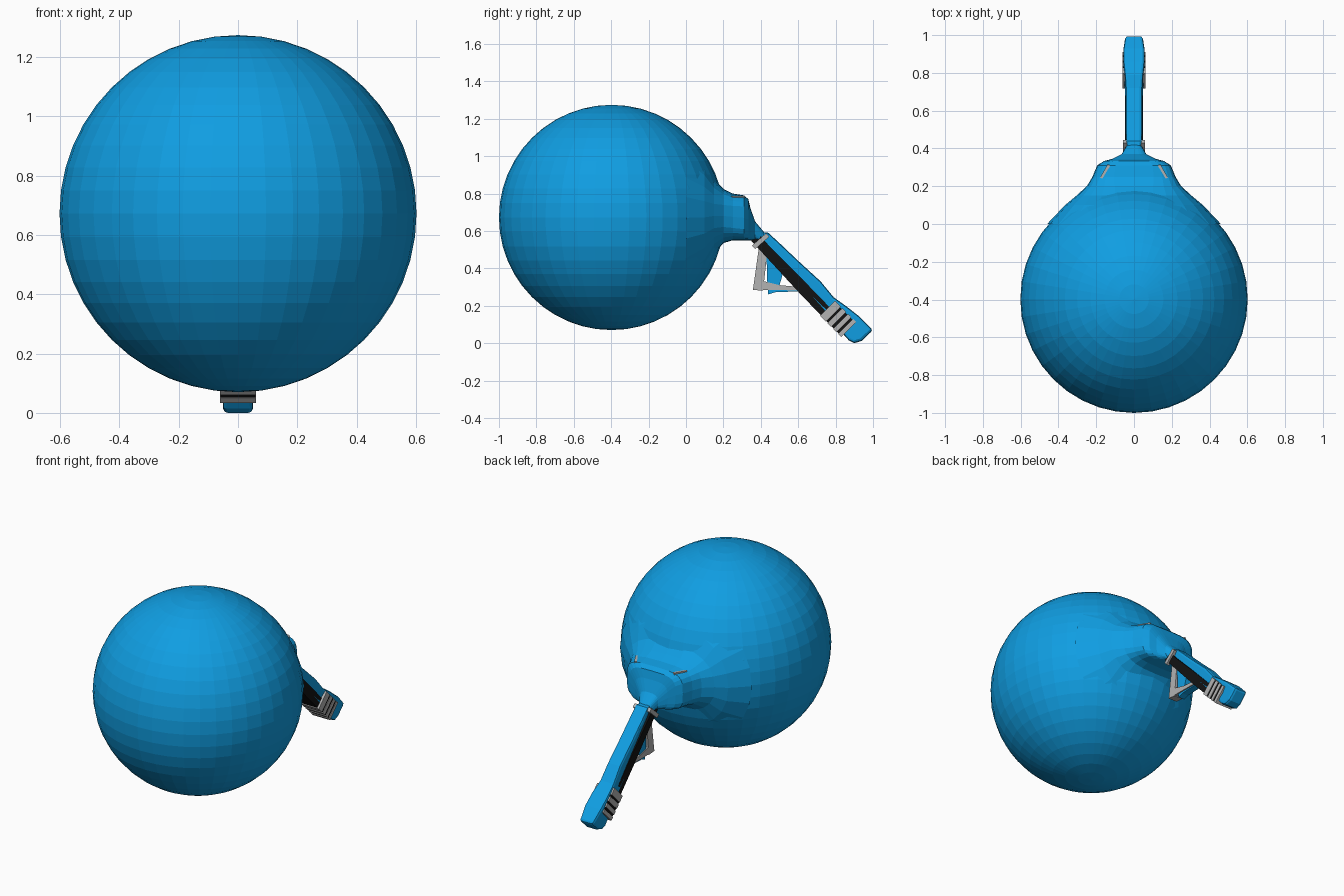
import bpy, bmesh, math
from mathutils import Vector

if "Cube" in bpy.data.objects:
    bpy.data.objects.remove(bpy.data.objects["Cube"])


def material(name, rgb):
    m = bpy.data.materials.new(name)
    m.diffuse_color = (*rgb, 1)
    m.use_nodes = True
    m.node_tree.nodes["Principled BSDF"].inputs["Base Color"].default_value = m.diffuse_color
    return m


BLUE = material("blue", (0.005, 0.34, 0.76))
BLACK = material("black", (0.006, 0.006, 0.006))
GREY = material("grey", (0.45, 0.45, 0.45))


def finish(name, bm, mat):
    bmesh.ops.recalc_face_normals(bm, faces=bm.faces)
    mesh = bpy.data.meshes.new(name)
    bm.to_mesh(mesh)
    bm.free()
    mesh.materials.append(mat)
    ob = bpy.data.objects.new(name, mesh)
    bpy.context.collection.objects.link(ob)
    return ob


def prism(name, profile, half, mat, bevel=0.0, x=0.0):
    """Side profile of (y, z[, half width]) points, extruded across x."""
    bm = bmesh.new()
    rings = []
    for s in (-1, 1):
        rings.append([bm.verts.new((x + s * (p[2] if len(p) > 2 else half), p[0], p[1]))
                      for p in profile])
    a, b = rings
    n = len(profile)
    bm.faces.new(a)
    bm.faces.new(b[::-1])
    for i in range(n):
        j = (i + 1) % n
        bm.faces.new((a[i], b[i], b[j], a[j]))
    ob = finish(name, bm, mat)
    if bevel:
        mod = ob.modifiers.new("bevel", 'BEVEL')
        mod.width = bevel
        mod.segments = 2
        mod.limit_method = 'ANGLE'
        mod.angle_limit = math.radians(50)
    return ob


# Round balloon body, faceted
bm = bmesh.new()
bmesh.ops.create_uvsphere(bm, u_segments=40, v_segments=24, radius=0.602)
bmesh.ops.translate(bm, verts=bm.verts, vec=(0, -0.398, 0.672))
finish("balloon_body", bm, BLUE)

# Flattened neck lofted from the body to the handle: y, half width, z low, z high, squareness
SECTIONS = [(0.00, 0.46, 0.24, 1.10, 2.0), (0.10, 0.365, 0.36, 0.985, 2.1),
            (0.15, 0.305, 0.48, 0.88, 2.4), (0.20, 0.25, 0.535, 0.825, 3.0),
            (0.25, 0.22, 0.55, 0.80, 3.6), (0.31, 0.195, 0.55, 0.79, 4.0),
            (0.333, 0.16, 0.55, 0.77, 4.0), (0.345, 0.115, 0.55, 0.72, 3.5),
            (0.37, 0.065, 0.55, 0.65, 3.0), (0.42, 0.035, 0.53, 0.59, 3.0)]
N = 24
bm = bmesh.new()
rings = []
for y, w, lo, hi, p in SECTIONS:
    ring = []
    for i in range(N):
        c, s = math.cos(math.tau * i / N), math.sin(math.tau * i / N)
        px = w * math.copysign(abs(c) ** (2 / p), c)
        pz = (lo + hi) / 2 + (hi - lo) / 2 * math.copysign(abs(s) ** (2 / p), s)
        ring.append(bm.verts.new((px, y, pz)))
    rings.append(ring)
for a, b in zip(rings, rings[1:]):
    for i in range(N):
        bm.faces.new((a[i], a[(i + 1) % N], b[(i + 1) % N], b[i]))
bm.faces.new(rings[0])
bm.faces.new(rings[-1][::-1])
finish("neck", bm, BLUE)

# Slanted handle
prism("handle", [(0.34, 0.66, 0.03), (0.39, 0.595, 0.035), (0.44, 0.59, 0.045), (0.50, 0.535, 0.045),
                 (0.60, 0.44, 0.045), (0.72, 0.33, 0.045), (0.79, 0.245, 0.05), (0.86, 0.195, 0.057),
                 (0.93, 0.14, 0.057), (1.0, 0.07, 0.046), (0.94, 0.012, 0.046), (0.90, 0.0, 0.05),
                 (0.87, 0.015, 0.055), (0.76, 0.14, 0.05), (0.40, 0.52, 0.042), (0.35, 0.57, 0.035)],
      0.045, BLUE, bevel=0.015)

# Black grip along the lower edge
prism("grip_strip", [(0.342, 0.555), (0.385, 0.59), (0.44, 0.525), (0.60, 0.365), (0.76, 0.20),
                     (0.80, 0.15), (0.75, 0.12), (0.715, 0.155), (0.60, 0.275)], 0.048, BLACK)


# Cuff: a black core with grey bands across the handle end
along = Vector((0.707, -0.707))
across = Vector((0.707, 0.707))
start = Vector((0.717, 0.146))


def cuff(name, t0, t1, u0, u1, half, mat):
    pts = [start + along * t + across * u
           for t, u in ((t0, u0), (t0, u1), (t1, u1), (t1, u0))]
    prism(name, [tuple(p) for p in pts], half, mat)


cuff("cuff_core", 0.004, 0.155, 0.004, 0.108, 0.0585, BLACK)
for i, (t0, t1) in enumerate(((0, 0.042), (0.056, 0.083), (0.099, 0.122), (0.138, 0.16))):
    cuff(f"cuff_band_{i + 1}", t0, t1, 0, 0.113, 0.061, GREY)

# Side clips at the handle root
for side, s in (("left", -1), ("right", 1)):
    prism("clip_" + side, [(0.353, 0.522), (0.428, 0.588), (0.446, 0.57), (0.37, 0.503)],
          0.011, GREY, x=s * 0.048)

# Trigger guard frame and trigger
prism("guard_front_bar", [(0.39, 0.515), (0.358, 0.285), (0.412, 0.28), (0.432, 0.46)], 0.03, GREY)
prism("guard_bottom_bar", [(0.37, 0.285), (0.60, 0.282), (0.61, 0.30), (0.50, 0.31), (0.42, 0.33)],
      0.03, GREY)
prism("guard_lower_pad", [(0.435, 0.30), (0.44, 0.26), (0.475, 0.272), (0.60, 0.277), (0.59, 0.30)],
      0.022, BLUE)
prism("trigger", [(0.43, 0.48), (0.50, 0.42), (0.515, 0.36), (0.50, 0.31), (0.435, 0.31)],
      0.025, BLUE)

# Small grey trim strips on the top of the neck
for side, s in (("left", -1), ("right", 1)):
    bm = bmesh.new()
    outline = [(0.125, 0.31), (0.14, 0.315), (0.18, 0.245), (0.168, 0.24)]
    low = [bm.verts.new((s * px, py, 0.74)) for px, py in outline]
    face = bm.faces.new(low)
    ext = bmesh.ops.extrude_face_region(bm, geom=[face])
    for v in ext["geom"]:
        if isinstance(v, bmesh.types.BMVert):
            v.co.z = 0.788
    finish("neck_trim_" + side, bm, GREY)
